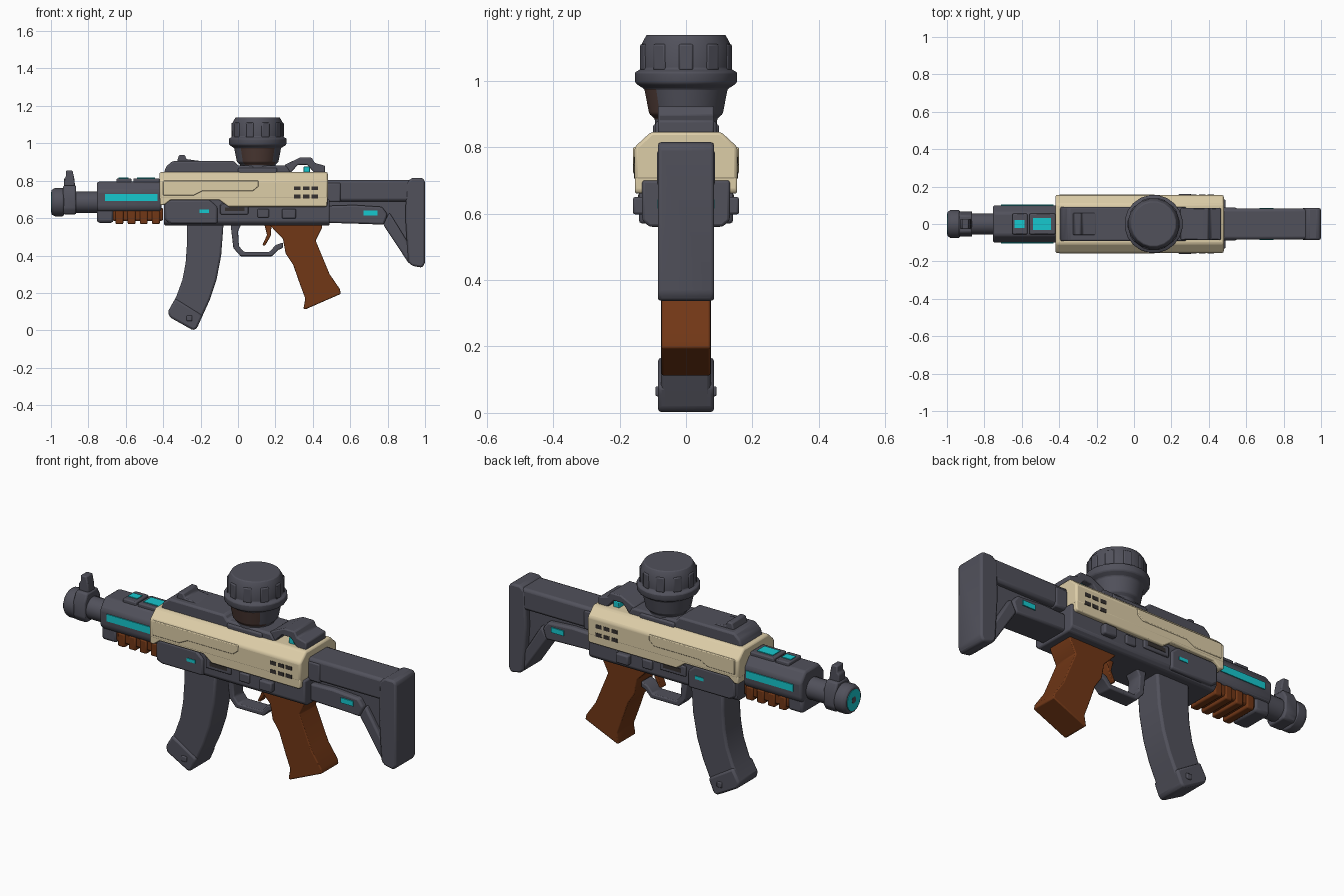
import bpy, bmesh, math
from mathutils import Vector


def mat(name, r, g, b):
    m = bpy.data.materials.new(name)
    m.diffuse_color = (r, g, b, 1)
    return m


GREY = mat("gunmetal grey", 0.082, 0.082, 0.105)
CREAM = mat("cream", 0.72, 0.61, 0.39)
BROWN = mat("rust brown", 0.165, 0.038, 0.008)
CYAN = mat("cyan glow", 0.008, 0.58, 0.62)
DARK = mat("dark brown", 0.075, 0.042, 0.035)
BLACK = mat("vent dark", 0.035, 0.03, 0.028)


def finish(name, bm, material, bevel=0.0, angle=35):
    bmesh.ops.recalc_face_normals(bm, faces=bm.faces)
    me = bpy.data.meshes.new(name)
    bm.to_mesh(me)
    bm.free()
    me.materials.append(material)
    ob = bpy.data.objects.new(name, me)
    bpy.context.collection.objects.link(ob)
    bpy.ops.object.select_all(action='DESELECT')
    ob.select_set(True)
    bpy.context.view_layer.objects.active = ob
    bpy.ops.object.shade_smooth_by_angle(angle=math.radians(angle))
    if bevel:
        b = ob.modifiers.new("bevel", 'BEVEL')
        b.width, b.segments, b.limit_method = bevel, 2, 'ANGLE'
        b.angle_limit = math.radians(30)
    return ob


def add_prism(bm, pts, d0, d1, put):
    """Extrude a 2D outline between depths d0 and d1."""
    a = [bm.verts.new(put(p, d0)) for p in pts]
    b = [bm.verts.new(put(p, d1)) for p in pts]
    bm.faces.new(a)
    bm.faces.new(b[::-1])
    n = len(pts)
    for i in range(n):
        bm.faces.new((a[i], b[i], b[(i + 1) % n], a[(i + 1) % n]))


def side(p, d):
    return Vector((p[0], d, p[1]))


def cross(p, d):
    return Vector((d, p[0], p[1]))


def profile(name, pts, y, material, bevel=0.01):
    """Side (x, z) outline, symmetric in y."""
    bm = bmesh.new()
    add_prism(bm, pts, -y, y, side)
    return finish(name, bm, material, bevel)


def rect(x0, x1, z0, z1):
    return [(x0, z0), (x1, z0), (x1, z1), (x0, z1)]


def box(name, x0, x1, y, z0, z1, material, bevel=0.01):
    return profile(name, rect(x0, x1, z0, z1), y, material, bevel)


def section(name, half, x0, x1, material, bevel=0.008):
    """Half (y, z) cross-section, mirrored and run along x."""
    bm = bmesh.new()
    add_prism(bm, half + [(-y, z) for y, z in half[::-1]], x0, x1, cross)
    return finish(name, bm, material, bevel)


def plates(name, rects, y, material, depth=0.012, bevel=0.0):
    """Rectangles on both flanks, outer face at +-y."""
    bm = bmesh.new()
    for r in rects:
        for s in (-1, 1):
            add_prism(bm, rect(*r), s * (y - depth), s * y, side)
    return finish(name, bm, material, bevel)


def lathe(name, prof, centre, axis, seg, material, bevel=0.0):
    """Spin (radius, height) pairs round x or z."""
    bm = bmesh.new()
    rings = []
    for r, h in prof:
        ring = []
        for i in range(seg):
            t = 2 * math.pi * (i + 0.5) / seg
            u, v = r * math.cos(t), r * math.sin(t)
            co = Vector((u, v, h)) if axis == 'z' else Vector((h, u, v))
            ring.append(bm.verts.new(co + Vector(centre)))
        rings.append(ring)
    for a, b in zip(rings, rings[1:]):
        for i in range(seg):
            j = (i + 1) % seg
            bm.faces.new((a[i], a[j], b[j], b[i]))
    bm.faces.new(rings[0])
    bm.faces.new(rings[-1])
    return finish(name, bm, material, bevel)


# Muzzle and front sight
lathe("muzzle_barrel", [(0.066, -0.997), (0.077, -0.98), (0.077, -0.935), (0.058, -0.925),
                        (0.058, -0.74)], (0, 0, 0.685), 'x', 16, GREY, 0.004)
lathe("muzzle_glow", [(0.056, -1.0), (0.056, -0.99)], (0, 0, 0.685), 'x', 16, CYAN)
lathe("muzzle_bore", [(0.018, -1.0), (0.018, -0.995)], (-0.001, 0, 0.685), 'x', 10, GREY)
section("sight_collar", [(0.05, 0.62), (0.068, 0.65), (0.068, 0.73), (0.045, 0.775)],
        -0.935, -0.865, GREY)
profile("front_sight", [(-0.93, 0.76), (-0.87, 0.76), (-0.875, 0.81), (-0.885, 0.855),
                        (-0.92, 0.855), (-0.92, 0.82), (-0.93, 0.81)], 0.028, GREY, 0.006)

# Handguard
section("handguard", [(0.085, 0.635), (0.10, 0.66), (0.10, 0.745), (0.06, 0.795)],
        -0.755, -0.41, GREY, 0.012)
for i, (a, b) in enumerate([(-0.65, -0.57), (-0.56, -0.42)]):
    box(f"handguard_top_{i}", a, b, 0.055, 0.78, 0.812, GREY, 0.006)
box("handguard_nose", -0.755, -0.665, 0.085, 0.575, 0.66, GREY, 0.015)
plates("handguard_glow", [(-0.71, -0.43, 0.692, 0.73)], 0.105, CYAN)
for i, (a, b, y) in enumerate([(-0.64, -0.585, 0.022), (-0.54, -0.445, 0.032)]):
    box(f"handguard_top_glow_{i}", a, b, y, 0.80, 0.816, CYAN, 0)
box("wood_foregrip", -0.67, -0.40, 0.082, 0.585, 0.655, BROWN)
for i in range(4):
    x = -0.655 + i * 0.065
    box(f"foregrip_rib_{i}", x, x + 0.042, 0.09, 0.568, 0.64, BROWN, 0.007)

# Cream upper shell with stepped lower edge
section("upper_shell", [(0.155, 0.70), (0.155, 0.80), (0.105, 0.846)], -0.42, 0.48, CREAM, 0.01)
profile("shell_skirt", [(-0.418, 0.72), (-0.418, 0.67), (-0.395, 0.67), (-0.36, 0.697),
                        (-0.10, 0.697), (-0.05, 0.66), (0.47, 0.66), (0.478, 0.67),
                        (0.478, 0.72)], 0.154, CREAM, 0.006)
profile("shell_panel", [(-0.40, 0.72), (-0.24, 0.72), (-0.19, 0.745), (0.08, 0.745), (0.11, 0.77),
                        (0.11, 0.80), (-0.40, 0.80)], 0.159, CREAM, 0.004)
plates("shell_vents", [(0.30 + c * 0.047, 0.335 + c * 0.047, z, z + 0.02)
                       for c in range(3) for z in (0.705, 0.75)], 0.157, BLACK)

# Lower receiver with its controls
section("lower_receiver", [(0.11, 0.56), (0.132, 0.58), (0.132, 0.70)], -0.395, 0.49, GREY)
profile("receiver_front_block", [(-0.39, 0.59), (-0.36, 0.57), (-0.11, 0.57), (-0.11, 0.66),
                                 (-0.15, 0.695), (-0.37, 0.695), (-0.39, 0.68)], 0.142, GREY)
plates("receiver_port_frame", [(-0.095, 0.055, 0.62, 0.675)], 0.142, GREY, 0.03, 0.005)
plates("receiver_port", [(-0.07, 0.035, 0.637, 0.658)], 0.144, BLACK)
plates("receiver_buttons", [(0.105, 0.165, 0.602, 0.65)], 0.143, GREY, 0.03, 0.006)
plates("selector_knobs", [(0.235, 0.31, 0.597, 0.65)], 0.16, GREY, 0.05, 0.008)
plates("receiver_glow", [(-0.205, -0.155, 0.628, 0.645)], 0.146, CYAN)

# Top rail and rear sight
profile("top_rail", [(-0.40, 0.83), (-0.385, 0.875), (-0.35, 0.905), (-0.02, 0.905), (0.0, 0.88),
                     (0.26, 0.88), (0.29, 0.83)], 0.092, GREY)
profile("rail_stop", [(-0.33, 0.89), (-0.315, 0.938), (-0.285, 0.938), (-0.275, 0.915),
                      (-0.20, 0.905), (-0.20, 0.89)], 0.06, GREY, 0.006)
profile("rear_sight", [(0.24, 0.84), (0.25, 0.885), (0.33, 0.923), (0.395, 0.923), (0.41, 0.895),
                       (0.465, 0.88), (0.465, 0.835), (0.41, 0.84), (0.37, 0.885), (0.32, 0.885),
                       (0.28, 0.84)], 0.085, GREY, 0.006)
box("rear_sight_glow", 0.35, 0.385, 0.07, 0.84, 0.875, CYAN, 0.004)

# Upright round optic; a facing patch of its lower body is brown
optic = lathe("optic", [(0.095, 0.84), (0.095, 0.885), (0.112, 0.90), (0.127, 0.975), (0.152, 0.99),
                        (0.156, 1.0), (0.156, 1.025), (0.137, 1.035), (0.138, 1.105),
                        (0.12, 1.138)], (0.105, 0, 0), 'z', 20, GREY, 0.004)
optic.data.materials.append(DARK)
for f in optic.data.polygons:
    c = f.center
    if 0.89 < c.z < 0.98 and c.y < -0.04 and 0.03 < c.x < 0.2:
        f.material_index = 1
for i in range(10):
    t = 2 * math.pi * i / 10
    knob = box(f"optic_lug_{i}", -0.016, 0.016, 0.022, 1.03, 1.11, GREY, 0.006)
    knob.location = (0.105 + 0.124 * math.cos(t), 0.124 * math.sin(t), 0)
    knob.rotation_euler.z = t
box("optic_mount", 0.0, 0.21, 0.10, 0.835, 0.87, GREY)

# Stock
box("stock_tube", 0.46, 0.98, 0.083, 0.69, 0.805, GREY, 0.015)
box("stock_collar", 0.475, 0.55, 0.088, 0.685, 0.79, GREY)
profile("stock_lower_bar", [(0.47, 0.575), (0.64, 0.57), (0.78, 0.565), (0.80, 0.62), (0.77, 0.66),
                            (0.62, 0.67), (0.47, 0.665)], 0.08, GREY)
box("stock_bridge", 0.48, 0.93, 0.05, 0.64, 0.71, GREY)
profile("stock_web", [(0.78, 0.70), (0.78, 0.58), (0.91, 0.40), (0.95, 0.40), (0.95, 0.70)],
        0.05, GREY, 0)
profile("stock_strut", [(0.775, 0.567), (0.915, 0.355), (0.94, 0.42), (0.81, 0.63)], 0.076, GREY)
profile("stock_butt", [(0.90, 0.79), (0.93, 0.815), (0.985, 0.815), (1.0, 0.80), (1.0, 0.36),
                       (0.985, 0.335), (0.93, 0.345), (0.91, 0.365), (0.895, 0.60)],
        0.085, GREY, 0.012)
plates("stock_glow", [(0.67, 0.745, 0.615, 0.642)], 0.086, CYAN)

# Curved magazine
profile("magazine", [(-0.273, 0.60), (-0.273, 0.46), (-0.28, 0.36), (-0.297, 0.27), (-0.33, 0.18),
                     (-0.375, 0.10), (-0.365, 0.072), (-0.24, 0.0), (-0.22, 0.01), (-0.20, 0.055),
                     (-0.15, 0.165), (-0.115, 0.27), (-0.09, 0.40), (-0.075, 0.60)],
        0.075, GREY, 0.014)
profile("magazine_base", [(-0.335, 0.17), (-0.375, 0.10), (-0.365, 0.07), (-0.24, 0.0),
                          (-0.22, 0.01), (-0.20, 0.055), (-0.19, 0.08)], 0.085, GREY, 0.012)
plates("magazine_pins", [(-0.275, -0.245, 0.05, 0.08)], 0.092, GREY, 0.03, 0.005)

# Pistol grip, trigger and guard
profile("pistol_grip", [(0.16, 0.575), (0.20, 0.53), (0.24, 0.49), (0.255, 0.41), (0.295, 0.35),
                        (0.33, 0.25), (0.36, 0.17), (0.35, 0.115), (0.36, 0.112), (0.55, 0.195),
                        (0.545, 0.22), (0.49, 0.30), (0.415, 0.48), (0.45, 0.55), (0.45, 0.575)],
        0.073, BROWN, 0.018)
profile("trigger", [(0.14, 0.57), (0.155, 0.51), (0.13, 0.455), (0.145, 0.453), (0.175, 0.505),
                    (0.18, 0.57)], 0.022, BROWN, 0.004)
profile("trigger_guard", [(-0.04, 0.57), (-0.025, 0.44), (0.015, 0.395), (0.18, 0.395),
                          (0.215, 0.43), (0.24, 0.44), (0.24, 0.47), (0.20, 0.455), (0.17, 0.42),
                          (0.03, 0.42), (0.005, 0.45), (0.0, 0.53), (0.02, 0.57)],
        0.042, GREY, 0.006)
